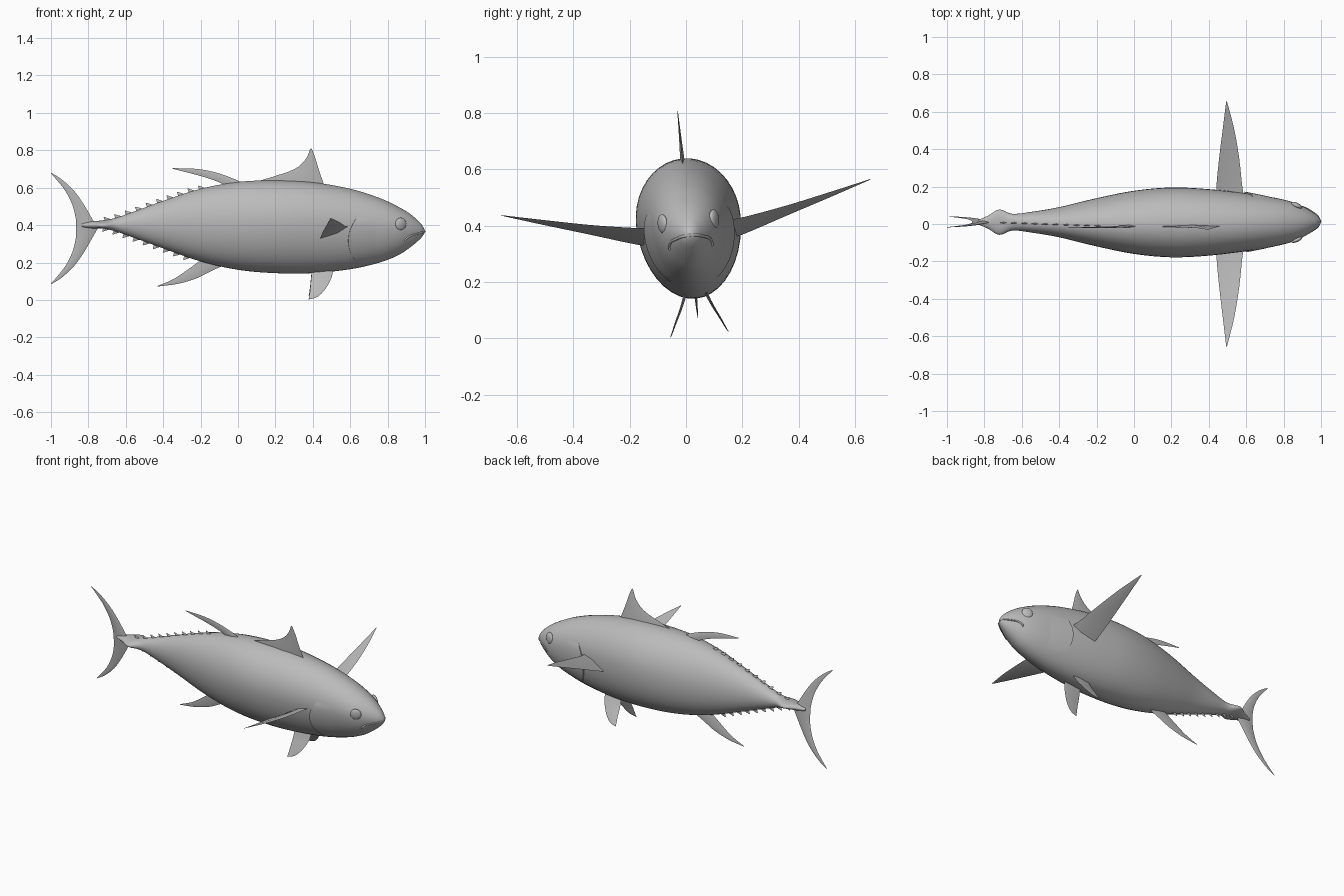
import bpy, bmesh, math
from mathutils import Vector, Matrix

if "Cube" in bpy.data.objects:
    bpy.data.objects.remove(bpy.data.objects["Cube"])

# Whole fish leans slightly about its long axis
PIVOT = Vector((0, 0.01, 0.4))
LEAN = (Matrix.Translation(PIVOT) @ Matrix.Rotation(math.radians(5.6), 4, 'X')
        @ Matrix.Translation((0, 0, -0.4)))

grey = bpy.data.materials.new("plain_grey")
grey.use_nodes = True
grey.diffuse_color = (0.5, 0.5, 0.5, 1)
grey.node_tree.nodes["Principled BSDF"].inputs["Base Color"].default_value = (0.5, 0.5, 0.5, 1)


def spline(keys, steps):
    """Smooth rows of numbers with a Catmull-Rom curve."""
    out = []
    for i in range(len(keys) - 1):
        a, b, c, d = (keys[max(i - 1, 0)], keys[i], keys[i + 1],
                      keys[min(i + 2, len(keys) - 1)])
        for s in range(steps):
            t = s / steps
            out.append([0.5 * (2 * q + (r - p) * t + (2 * p - 5 * q + 4 * r - w) * t ** 2
                               + (3 * q - p - 3 * r + w) * t ** 3)
                        for p, q, r, w in zip(a, b, c, d)])
    return out + [list(keys[-1])]


def finish(name, data, smooth=True):
    data.transform(LEAN)
    data.materials.append(grey)
    ob = bpy.data.objects.new(name, data)
    bpy.context.collection.objects.link(ob)
    if smooth:
        bpy.ops.object.select_all(action='DESELECT')
        ob.select_set(True)
        bpy.context.view_layer.objects.active = ob
        bpy.ops.object.shade_smooth_by_angle(angle=math.radians(40))
    return ob


def from_bmesh(name, bm):
    bmesh.ops.recalc_face_normals(bm, faces=bm.faces)
    me = bpy.data.meshes.new(name)
    bm.to_mesh(me)
    bm.free()
    return finish(name, me)


def loft(bm, rings):
    loops = [[bm.verts.new(p) for p in ring] for ring in rings]
    n = len(loops[0])
    for a, b in zip(loops, loops[1:]):
        for i in range(n):
            bm.faces.new((a[i], a[(i + 1) % n], b[(i + 1) % n], b[i]))
    bm.faces.new(loops[0])
    bm.faces.new(loops[-1])


# Body stations: x, top, bottom, half width, height of widest point
BODY = spline([
    (-0.835, 0.41, 0.39, 0.012, 0.40), (-0.78, 0.42, 0.383, 0.035, 0.402),
    (-0.72, 0.425, 0.383, 0.068, 0.403), (-0.65, 0.44, 0.365, 0.045, 0.403),
    (-0.55, 0.475, 0.33, 0.055, 0.404), (-0.4, 0.53, 0.275, 0.08, 0.405),
    (-0.2, 0.595, 0.205, 0.128, 0.41), (0, 0.632, 0.16, 0.168, 0.415),
    (0.2, 0.64, 0.142, 0.186, 0.42), (0.4, 0.63, 0.142, 0.177, 0.42),
    (0.6, 0.595, 0.163, 0.154, 0.41), (0.75, 0.548, 0.197, 0.13, 0.40),
    (0.85, 0.502, 0.235, 0.105, 0.39), (0.92, 0.46, 0.28, 0.073, 0.38),
    (0.97, 0.417, 0.322, 0.04, 0.37), (0.99, 0.39, 0.345, 0.02, 0.368),
    (0.998, 0.373, 0.36, 0.006, 0.367)], 5)


def station(x):
    for a, b in zip(BODY, BODY[1:]):
        if x <= b[0]:
            t = max(0, (x - a[0]) / (b[0] - a[0]))
            return [p + (q - p) * t for p, q in zip(a, b)]
    return BODY[-1]


def side_y(x, z):
    _, top, bottom, half, mid = station(x)
    u = (z - mid) / ((top - mid) if z > mid else (mid - bottom))
    return half * math.sqrt(max(0, 1 - u * u))


def ring(x, top, bottom, half, mid, n=40):
    pts = []
    for k in range(n):
        a = math.tau * k / n
        s = math.sin(a)
        pts.append((x, half * math.cos(a), mid + s * ((top - mid) if s > 0 else (mid - bottom))))
    return pts


bm = bmesh.new()
loft(bm, [ring(*row) for row in BODY])
from_bmesh("body", bm)


def fins(name, blades, thick, steps=4):
    """Each blade is rows of leading and trailing points from root to tip."""
    bm = bmesh.new()
    for rows in blades:
        rows = [(r[0], 0, r[1], r[2], 0, r[3]) if len(r) == 4 else r for r in rows]
        rows = spline(rows, steps)
        span = Vector(rows[-1][:3]) - Vector(rows[0][:3])
        rings = []
        for i, r in enumerate(rows):
            lead, trail = Vector(r[:3]), Vector(r[3:])
            normal = (Vector(rows[0][3:]) - Vector(rows[0][:3])).cross(span).normalized()
            h = normal * (thick * (1 - i / (len(rows) - 1)) + 0.0006)
            mid = lead.lerp(trail, 0.4)
            rings.append((lead, mid + h, trail, mid - h))
        loft(bm, rings)
    return from_bmesh(name, bm)


fins("first_dorsal_fin", [[
    (0.47, 0.59, -0.02, 0.60), (0.445, 0.66, 0.17, 0.655), (0.43, 0.705, 0.30, 0.70),
    (0.412, 0.765, 0.36, 0.752), (0.393, 0.813, 0.386, 0.809)]], 0.008)
fins("second_dorsal_fin", [[
    (0.06, 0.61, -0.05, 0.595), (-0.03, 0.652, -0.09, 0.625), (-0.12, 0.683, -0.17, 0.655),
    (-0.22, 0.702, -0.26, 0.68), (-0.35, 0.706, -0.348, 0.702)]], 0.007)
fins("anal_fin", [[
    (-0.06, 0.19, -0.17, 0.23), (-0.14, 0.155, -0.215, 0.20), (-0.22, 0.115, -0.27, 0.16),
    (-0.32, 0.085, -0.345, 0.11), (-0.43, 0.07, -0.429, 0.074)]], 0.007)

# Crescent tail, one lobe up and one down
LOBE = [(-0.75, 0, -0.865, 0), (-0.787, 0.065, -0.867, 0.05), (-0.825, 0.13, -0.885, 0.125),
        (-0.875, 0.2, -0.922, 0.2), (-0.94, 0.262, -0.96, 0.25), (-1, 0.3, -0.998, 0.294)]
fins("tail_fin", [[(a, 0.382 + s * b, c, 0.382 + s * d) for a, b, c, d in LOBE]
                  for s in (1, -1)], 0.01)

# Paired fins
fins("pectoral_fins", [[
    (0.59, s * 0.13, 0.405, 0.44, s * 0.15, 0.34), (0.578, s * 0.2, 0.412, 0.443, s * 0.22, 0.36),
    (0.562, s * 0.35, 0.437, 0.457, s * 0.36, 0.405), (0.535, s * 0.51, 0.47, 0.475, s * 0.51, 0.452),
    (0.497, s * 0.658, 0.502, 0.493, s * 0.658, 0.5)] for s in (1, -1)], 0.01)
fins("pelvic_fins", [[
    (0.51, s * 0.035, 0.165, 0.395, s * 0.035, 0.16), (0.497, s * 0.055, 0.115, 0.39, s * 0.055, 0.11),
    (0.465, s * 0.08, 0.062, 0.385, s * 0.08, 0.06), (0.425, s * 0.097, 0.024, 0.38, s * 0.099, 0.02),
    (0.382, s * 0.104, 0.012, 0.376, s * 0.104, 0.012)] for s in (1, -1)], 0.005)


# Rows of small finlets along the back and belly
def finlet(x, edge, s):
    return [(x + 0.025, station(x + 0.025)[edge] - s * 0.008, x - 0.015, station(x)[edge] - s * 0.015),
            (x - 0.02, station(x)[edge] + s * 0.015, x - 0.024, station(x)[edge] + s * 0.013)]


fins("upper_finlets", [finlet(-0.19 - 0.056 * i, 1, 1) for i in range(10)], 0.005, 1)
fins("lower_finlets", [finlet(-0.27 - 0.054 * i, 2, -1) for i in range(9)], 0.005, 1)

# Eyes: flattened domes set in the head
bm = bmesh.new()
for s in (1, -1):
    place = (Matrix.Translation((0.87, s * (side_y(0.87, 0.415) - 0.002), 0.415))
             @ Matrix.Rotation(-s * math.radians(24), 4, 'Z')
             @ Matrix.Diagonal((0.032, 0.013, 0.034, 1)))
    bmesh.ops.create_uvsphere(bm, u_segments=24, v_segments=14, radius=1, matrix=place)
from_bmesh("eyes", bm)

# Gill covers: skins that lift off the body toward their rear edge
bm = bmesh.new()
for s in (1, -1):
    grid = []
    for i in range(15):
        z = 0.2 + 0.26 * i / 14
        bow = 1 - ((z - 0.33) / 0.13) ** 2
        row = []
        for j in range(9):
            t = j / 8
            x = 0.75 - t * (0.11 + 0.05 * bow)
            lift = 0.009 * t * math.sqrt(max(bow, 0)) - 0.001
            row.append((x, s * (side_y(x, z) + lift), z))
        x, y, z = row[-1]
        row.append((x - 0.002, y - s * 0.015, z))
        grid.append([bm.verts.new(p) for p in row])
    for a, b in zip(grid, grid[1:]):
        for j in range(len(a) - 1):
            q = (a[j], b[j], b[j + 1], a[j + 1])
            bm.faces.new(q if s > 0 else q[::-1])
me = bpy.data.meshes.new("gill_covers")
bm.to_mesh(me)
bm.free()
finish("gill_covers", me)

# Downturned lip wrapped around the snout
half = [(x, side_y(x, z), z) for x, z in spline(
    [(0.893, 0.322), (0.902, 0.336), (0.925, 0.35), (0.96, 0.358), (0.985, 0.364)], 4)]
path = half + [(0.997, 0, 0.366)] + [(x, -y, z) for x, y, z in reversed(half)]
lip = bpy.data.curves.new("lip", 'CURVE')
lip.dimensions = '3D'
lip.bevel_depth = 0.005
lip.bevel_resolution = 2
lip.use_fill_caps = True
line = lip.splines.new('POLY')
line.points.add(len(path) - 1)
for point, p in zip(line.points, path):
    point.co = (*p, 1)
line.use_smooth = True
finish("lip", lip, False)
